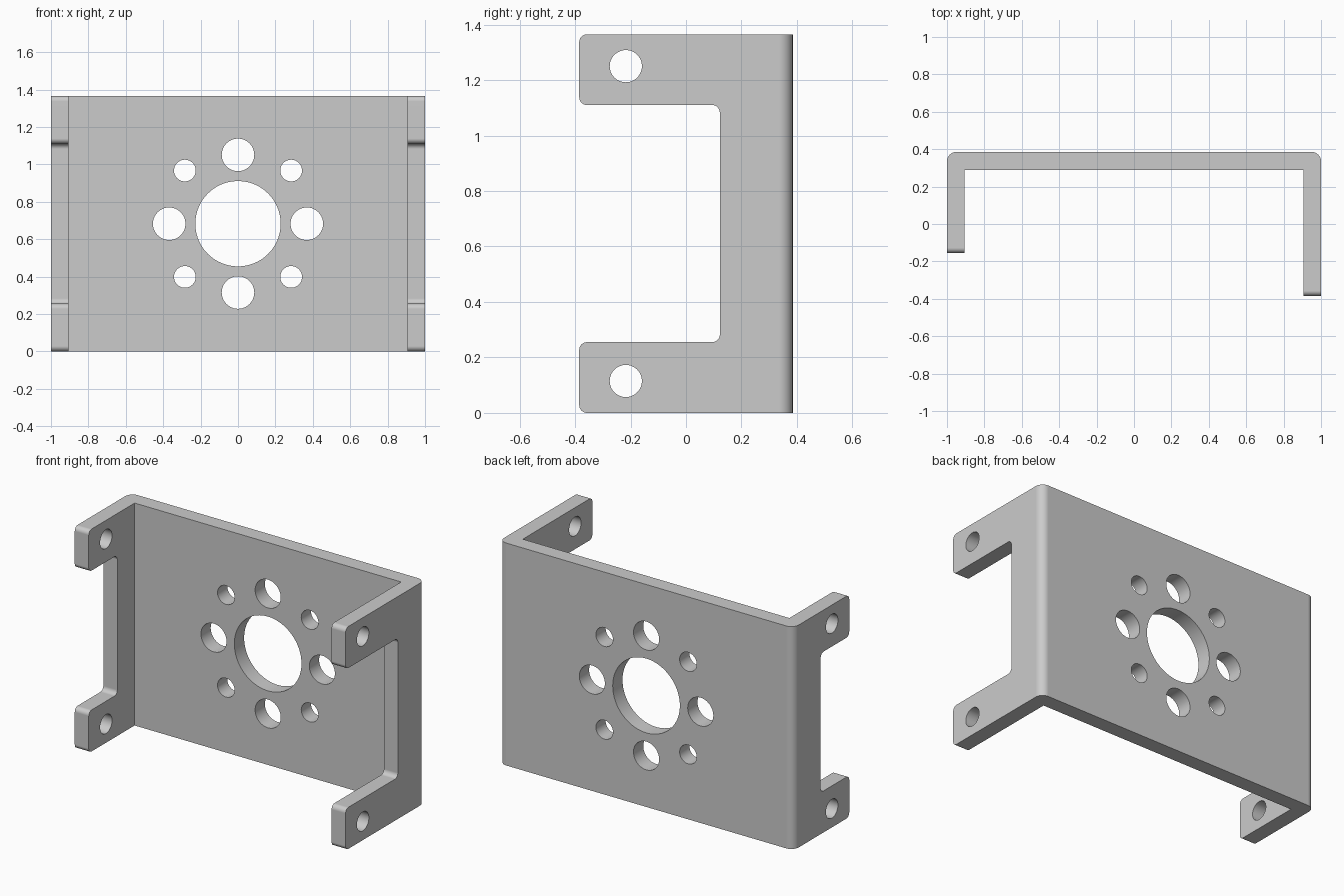
import bpy, bmesh
from math import pi, sin, cos
from mathutils import Vector, Matrix

if "Cube" in bpy.data.objects:
    bpy.data.objects.remove(bpy.data.objects["Cube"])

H, T, D = 1.365, 0.095, 0.385      # height, sheet thickness, half depth
SEAM = 0.2                         # where arms meet the bent plate
MID = H / 2


def rounded(points, steps=8):
    """Outline from (a, b, radius) with right-angled corners rounded."""
    out = []
    for i, (a, b, r) in enumerate(points):
        p = Vector((a, b))
        if not r:
            out.append(p)
            continue
        d1 = (Vector(points[i - 1][:2]) - p).normalized()
        d2 = (Vector(points[(i + 1) % len(points)][:2]) - p).normalized()
        c = p + r * (d1 + d2)
        for k in range(steps + 1):
            t = pi / 2 * k / steps
            out.append(c - r * d2 * cos(t) - r * d1 * sin(t))
    return out


def prism(bm, pts, offset):
    face = bm.faces.new([bm.verts.new(p) for p in pts])
    ext = bmesh.ops.extrude_face_region(bm, geom=[face], use_keep_orig=True)
    verts = [g for g in ext["geom"] if isinstance(g, bmesh.types.BMVert)]
    bmesh.ops.translate(bm, verts=verts, vec=offset)


def finish(bm, name):
    bmesh.ops.recalc_face_normals(bm, faces=bm.faces[:])
    mesh = bpy.data.meshes.new(name)
    bm.to_mesh(mesh)
    bm.free()
    obj = bpy.data.objects.new(name, mesh)
    bpy.context.collection.objects.link(obj)
    return obj


# Bent plate with short side stubs
bm = bmesh.new()
bend = rounded([(-1, SEAM, 0), (-1, D, 0.05), (1, D, 0.05), (1, SEAM, 0),
                (1 - T, SEAM, 0), (1 - T, D - T, 0), (T - 1, D - T, 0), (T - 1, SEAM, 0)])
prism(bm, [(p.x, p.y, 0) for p in bend], (0, 0, H))

# C-shaped arms: left is shorter than right
arms = [(-1, -0.155), (1 - T, -D)]
for x, tip in arms:
    r = 0.028
    side = rounded([(SEAM, 0, 0), (tip, 0, r), (tip, 0.255, r), (0.122, 0.255, r),
                    (0.122, 1.11, r), (tip, 1.11, r), (tip, H, r), (SEAM, H, 0)])
    prism(bm, [(x, p.x, p.y) for p in side], (T, 0, 0))

# Weld arms to plate into one clean skin
mating = [f for f in bm.faces if all(abs(v.co.y - SEAM) < 1e-5 for v in f.verts)]
bmesh.ops.delete(bm, geom=mating, context='FACES')
bmesh.ops.remove_doubles(bm, verts=bm.verts[:], dist=1e-4)
bmesh.ops.dissolve_limit(bm, angle_limit=0.01, verts=bm.verts[:], edges=bm.edges[:])
bracket = finish(bm, "servo_bracket")
bracket.name = "mounting_bracket"

# Hole cutters
bm = bmesh.new()


def drill(pos, radius, axis, segs=48):
    rot = Matrix.Rotation(pi / 2, 4, axis)
    bmesh.ops.create_cone(bm, cap_ends=True, segments=segs, radius1=radius, radius2=radius,
                          depth=0.24, matrix=Matrix.Translation(pos) @ rot)


y = D - T / 2
drill((0, y, MID), 0.228, 'X', 96)
for k in range(4):
    a = k * pi / 2
    drill((0.368 * cos(a), y, MID + 0.368 * sin(a)), 0.087, 'X')
    a += pi / 4
    drill((0.402 * cos(a), y, MID + 0.402 * sin(a)), 0.058, 'X')
for x, tip in arms:
    for z in (0.115, 1.25):
        drill((x + T / 2, tip + 0.168, z), 0.058, 'Y')
cutter = finish(bm, "hole_cutter")
cutter.hide_render = True

# Cut the holes, then shade
mod = bracket.modifiers.new("holes", 'BOOLEAN')
mod.operation, mod.solver, mod.object = 'DIFFERENCE', 'EXACT', cutter
bpy.context.view_layer.objects.active = bracket
bpy.ops.object.select_all(action='DESELECT')
bracket.select_set(True)
bpy.ops.object.modifier_apply(modifier=mod.name)
bpy.data.objects.remove(cutter)
bpy.ops.object.shade_smooth_by_angle(angle=pi / 6)
weighted = bracket.modifiers.new("flat_faces", 'WEIGHTED_NORMAL')
weighted.keep_sharp = True
